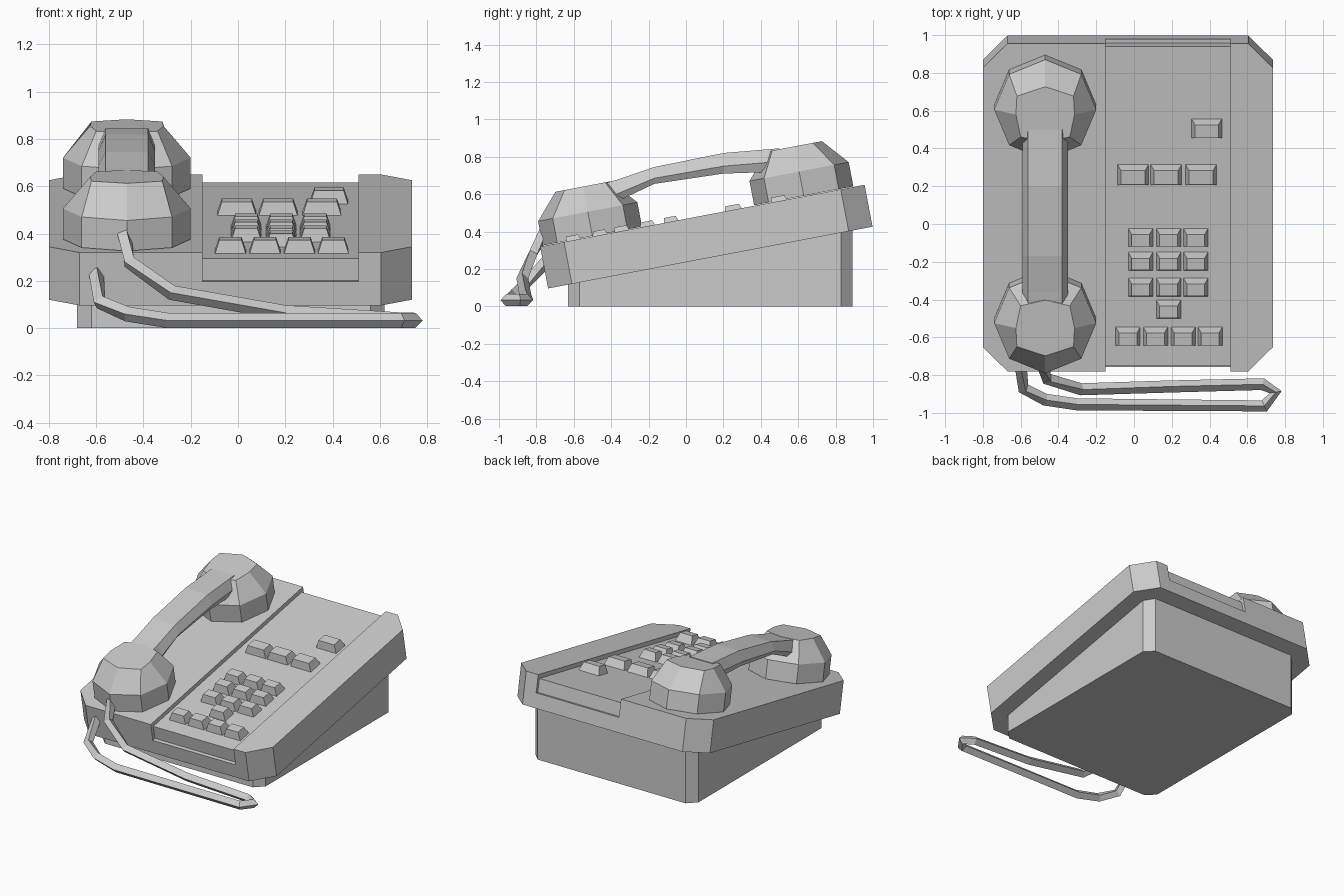
import bpy, bmesh, math
from mathutils import Matrix, Vector

if "Cube" in bpy.data.objects:
    bpy.data.objects.remove(bpy.data.objects["Cube"])

# Sloping frame: origin on the front top edge, y runs up the slope, z is its normal
TILT = math.atan2(0.33, 1.735)
SLOPE = Matrix.Translation((0, -0.78, 0.32)) @ Matrix.Rotation(TILT, 4, 'X')
LEN, THICK, PANEL = 1.766, 0.228, -0.03


def loft(name, rings, matrix=Matrix()):
    """Skin a list of equal-sized vertex rings and cap both ends."""
    bm = bmesh.new()
    vs = [[bm.verts.new(matrix @ Vector(p)) for p in r] for r in rings]
    n = len(rings[0])
    for a, b in zip(vs, vs[1:]):
        for i in range(n):
            j = (i + 1) % n
            bm.faces.new((a[i], a[j], b[j], b[i]))
    bm.faces.new(vs[0])
    bm.faces.new(vs[-1])
    bmesh.ops.recalc_face_normals(bm, faces=bm.faces)
    me = bpy.data.meshes.new(name)
    bm.to_mesh(me)
    bm.free()
    ob = bpy.data.objects.new(name, me)
    bpy.context.collection.objects.link(ob)
    return ob


def rect(x0, x1, y0, y1, z):
    return [(x0, y0, z), (x1, y0, z), (x1, y1, z), (x0, y1, z)]


def chamfered(x0, x1, y0, y1, c):
    return [(x0 + c, y0), (x1 - c, y0), (x1, y0 + c), (x1, y1 - c),
            (x1 - c, y1), (x0 + c, y1), (x0, y1 - c), (x0, y0 + c)]


def along(y):
    """Slope coordinate of a surface point seen at y in the top view."""
    return (y + 0.78) / math.cos(TILT)


# Tilted housing with cut corners
plan = chamfered(-0.8, 0.735, 0, LEN, 0.13)
housing = loft("housing", [[(x, y, z) for x, y in plan] for z in (-THICK, 0)], SLOPE)

# Recessed centre panel that wraps over the front and back edges
for y0, y1, z0 in ((-0.1, LEN + 0.1, PANEL), (-0.1, 0.025, -0.125),
                   (LEN - 0.02, LEN + 0.1, -0.125)):
    cutter = loft("panel_cutter", [rect(-0.15, 0.51, y0, y1, z) for z in (z0, 0.1)], SLOPE)
    cutter.hide_render = True
    mod = housing.modifiers.new("panel", 'BOOLEAN')
    mod.operation, mod.solver, mod.object = 'DIFFERENCE', 'EXACT', cutter
    bpy.context.view_layer.objects.active = housing
    bpy.ops.object.modifier_apply(modifier=mod.name)
    bpy.data.objects.remove(cutter)

# Wedge base under the housing
foot = chamfered(-0.68, 0.62, -0.63, 0.89, 0.06)
loft("base", [[(x, y, 0) for x, y in foot],
              [(x, y, 0.11 + (y + 0.745) * math.tan(TILT)) for x, y in foot]])

# Keys: x centre, y centre, width, depth
keys = [(0.385, 0.5, 0.16, 0.105)]
keys += [(x, 0.255, 0.163, 0.11) for x in (-0.005, 0.17, 0.355)]
keys += [(x, y, 0.13, 0.098) for y in (-0.077, -0.203, -0.34) for x in (0.035, 0.183, 0.327)]
keys += [(0.183, -0.457, 0.13, 0.098)]
keys += [(x, -0.6, 0.13, 0.1) for x in (-0.032, 0.114, 0.26, 0.403)]
for i, (x, y, w, d) in enumerate(keys):
    u, w, d = along(y), w / 2, d / 2
    loft(f"key_{i + 1}", [rect(x - w, x + w, u - d, u + d, PANEL - 0.01),
                          rect(x - w, x + w, u - d, u + d, PANEL),
                          rect(x - w + 0.018, x + w - 0.018, u - d + 0.012, u + d - 0.022, 0.026)],
         SLOPE)

# Handset cups: eight-sided, narrowing to a small flat top
CX = -0.47
octagon = [(0.27 * math.sin(i * math.pi / 4), 0.27 * math.cos(i * math.pi / 4)) for i in range(8)]
cap = [(0, 0.15), (0.15, 0.10), (0.155, 0), (0.13, -0.12),
       (0, -0.15), (-0.13, -0.12), (-0.155, 0), (-0.15, 0.10)]
for name, y, s in (("earpiece", 0.63, 1), ("mouthpiece", -0.5, -1)):
    u = along(y)
    loft(name, [[(CX + px, u + s * py, h) for px, py in ring]
                for ring, h in ((octagon, 0.003), (octagon, 0.135), (cap, 0.272))], SLOPE)

# Handle: y and heights of the top, widest and bottom edges
stations = [(-0.46, 0.65, 0.57, 0.52), (-0.36, 0.68, 0.605, 0.565), (-0.17, 0.745, 0.685, 0.655),
            (0.2, 0.82, 0.75, 0.71), (0.5, 0.845, 0.775, 0.72)]
loft("handle", [[(CX - 0.09, y, t), (CX + 0.09, y, t), (CX + 0.12, y, m),
                 (CX + 0.10, y, b), (CX - 0.10, y, b), (CX - 0.12, y, m)]
                for y, t, m, b in stations])

# Cord from the mouthpiece, looping right and back to the housing front
path = [(-0.48, -0.755, 0.40), (-0.46, -0.82, 0.28), (-0.28, -0.875, 0.15), (0.2, -0.86, 0.065),
        (0.68, -0.848, 0.035), (0.75, -0.89, 0.033), (0.69, -0.963, 0.033), (-0.3, -0.955, 0.033),
        (-0.47, -0.93, 0.06), (-0.585, -0.87, 0.11), (-0.6, -0.75, 0.235)]
curve = bpy.data.curves.new("cord", 'CURVE')
curve.dimensions, curve.twist_mode = '3D', 'Z_UP'
curve.bevel_depth, curve.bevel_resolution, curve.use_fill_caps = 0.032, 0, True
spline = curve.splines.new('POLY')
spline.points.add(len(path) - 1)
for p, co in zip(spline.points, path):
    p.co = (*co, 1)
spline.use_smooth = False
cord = bpy.data.objects.new("cord", curve)
bpy.context.collection.objects.link(cord)
